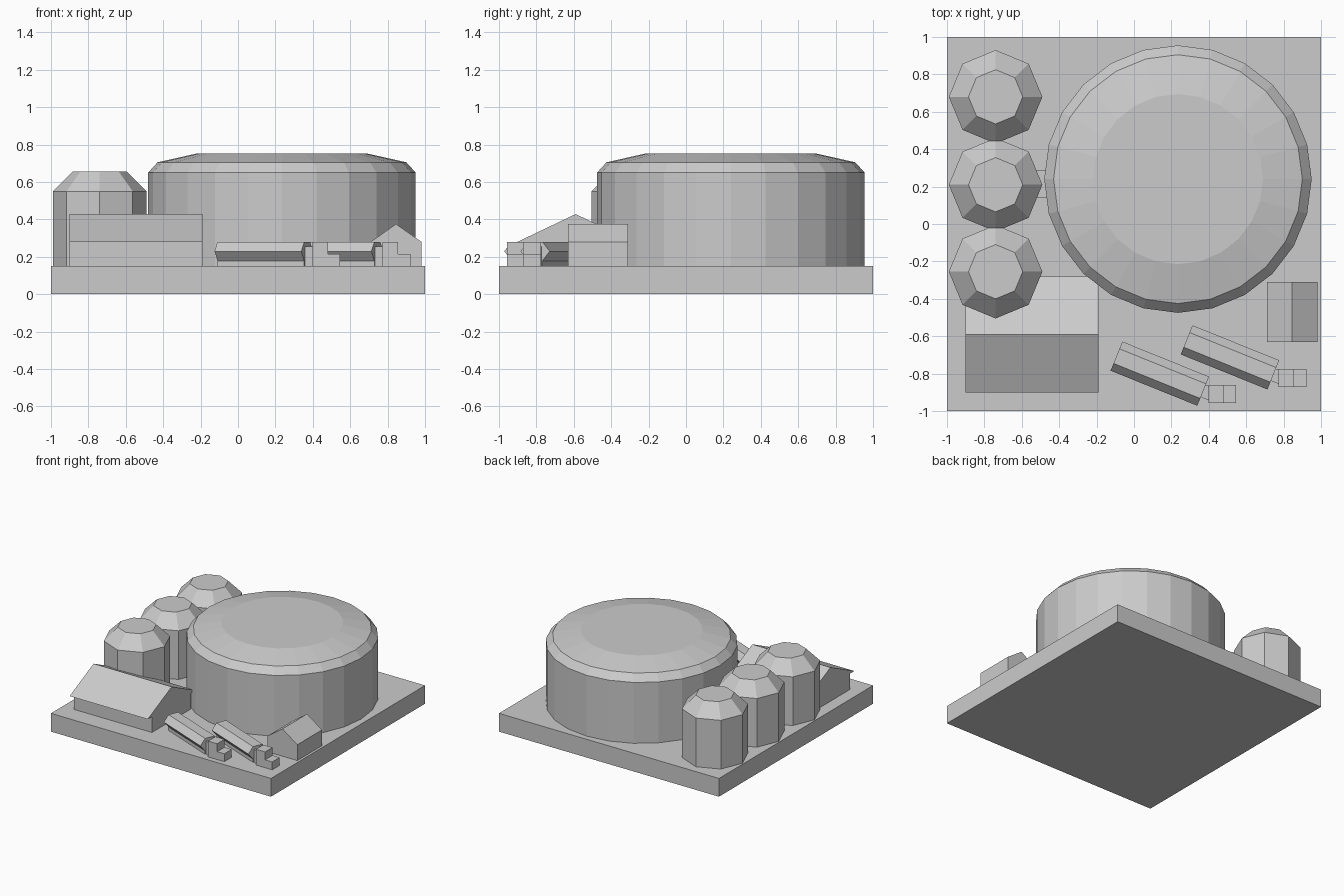
import bpy
from math import radians, cos, sin, tau
from mathutils import Matrix, Vector

cube = bpy.data.objects.get("Cube")
if cube:
    bpy.data.objects.remove(cube, do_unlink=True)

grey = bpy.data.materials.new("plain grey")
grey.use_nodes = True
colour = (0.6, 0.6, 0.6, 1)
grey.diffuse_color = colour
grey.node_tree.nodes["Principled BSDF"].inputs["Base Color"].default_value = colour

GROUND = 0.15


def add_mesh(name, verts, faces):
    mesh = bpy.data.meshes.new(name)
    mesh.from_pydata(verts, [], faces)
    mesh.materials.append(grey)
    obj = bpy.data.objects.new(name, mesh)
    bpy.context.collection.objects.link(obj)
    return obj


def loft(name, rings):
    """Join equal-sized rings of points and cap both ends."""
    n = len(rings[0])
    faces = [tuple(reversed(range(n))), tuple(range(n * (len(rings) - 1), n * len(rings)))]
    for r in range(len(rings) - 1):
        a, b = r * n, (r + 1) * n
        faces += [(a + i, a + (i + 1) % n, b + (i + 1) % n, b + i) for i in range(n)]
    return add_mesh(name, [p for ring in rings for p in ring], faces)


def box(name, x0, x1, y0, y1, z0, z1):
    return loft(name, [[(x0, y0, z), (x1, y0, z), (x1, y1, z), (x0, y1, z)] for z in (z0, z1)])


def drum(name, x, y, sides, profile):
    """Round vessel from (radius, height) pairs."""
    return loft(name, [[(x + r * cos(tau * i / sides), y + r * sin(tau * i / sides), z)
                        for i in range(sides)] for r, z in profile])


def extrude(name, section, length, angle=0, place=(0, 0, 0)):
    """Sweep a (side, height) section along local x, then turn and place it."""
    turn = Matrix.Translation(place) @ Matrix.Rotation(radians(angle), 4, "Z")
    return loft(name, [[turn @ Vector((x, s, z)) for s, z in section]
                       for x in (-length / 2, length / 2)])


# Ground slab
box("ground_slab", -1, 1, -1, 1, 0, GROUND)

# Large storage tank with a bevelled lid
drum("storage_tank", 0.235, 0.24, 24, [(0.715, GROUND), (0.715, 0.65), (0.665, 0.705), (0.455, 0.752)])

# Row of silos and the duct to the tank
for i, y in enumerate((0.68, 0.21, -0.255)):
    drum(f"silo_{i + 1}", -0.74, y, 8, [(0.25, GROUND), (0.25, 0.55), (0.145, 0.655)])
box("silo_duct", -0.7, -0.4, 0.14, 0.285, GROUND, 0.25)

# Long shed with overhanging gable roof
box("shed_walls", -0.9, -0.19, -0.845, -0.34, GROUND, 0.285)
extrude("shed_roof", [(-0.31, 0.28), (0.31, 0.28), (0, 0.428)], 0.71, 0, (-0.545, -0.59, 0))

# Small gabled hut
extrude("hut", [(-0.135, GROUND), (0.135, GROUND), (0.135, 0.28), (0, 0.375), (-0.135, 0.28)],
        0.32, 90, (0.845, -0.47, 0))

# Tanker trucks: angled trailer, coupling, cab and bonnet
TRAILER = [(-0.042, GROUND), (0.042, GROUND), (0.042, 0.178), (0.084, 0.229),
           (0.042, 0.28), (-0.042, 0.28), (-0.084, 0.229), (-0.042, 0.178)]
COUPLING = [(-0.035, GROUND), (0.035, GROUND), (0.035, 0.255), (-0.035, 0.255)]
for i, (x, y) in enumerate(((0.138, -0.8), (0.513, -0.713))):
    extrude(f"trailer_{i + 1}", TRAILER, 0.5, -22, (x, y, 0))
    extrude(f"coupling_{i + 1}", COUPLING, 0.06, -22, (x + 0.25, y - 0.1, 0))
    cx, cy = x + 0.26, y - 0.11
    box(f"cab_{i + 1}", cx, cx + 0.083, cy - 0.048, cy + 0.048, GROUND, 0.28)
    box(f"bonnet_{i + 1}", cx + 0.083, cx + 0.148, cy - 0.048, cy + 0.048, GROUND, 0.215)
